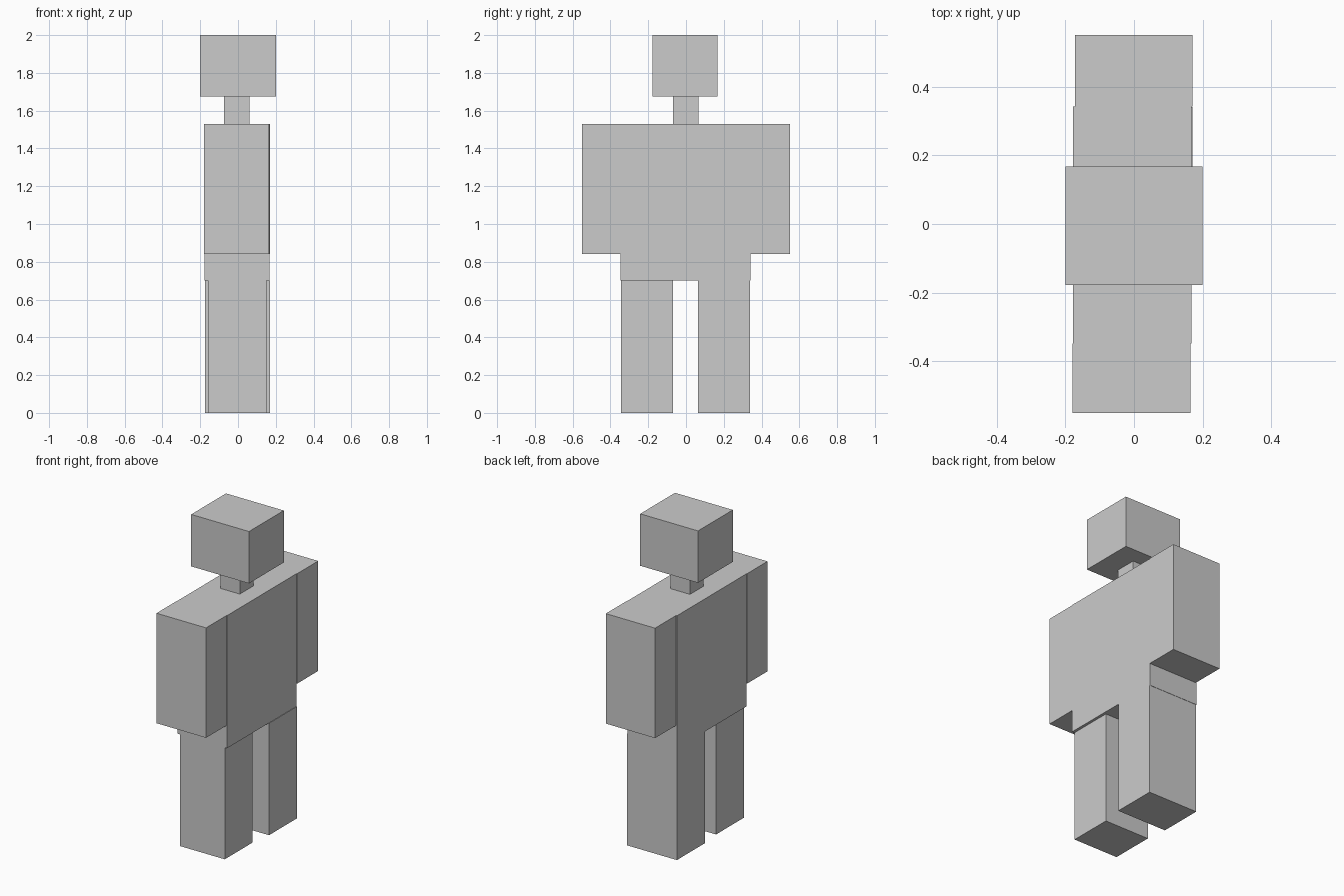
import bpy
import bmesh
from mathutils import Vector

if "Cube" in bpy.data.objects:
    bpy.data.objects.remove(bpy.data.objects["Cube"])


def box(name, x, y, z):
    """Box spanning the given (min, max) ranges."""
    lo, hi = Vector((x[0], y[0], z[0])), Vector((x[1], y[1], z[1]))
    bm = bmesh.new()
    bmesh.ops.create_cube(bm, size=1)
    bmesh.ops.scale(bm, vec=hi - lo, verts=bm.verts)
    mesh = bpy.data.meshes.new(name)
    bm.to_mesh(mesh)
    bm.free()
    obj = bpy.data.objects.new(name, mesh)
    obj.location = (lo + hi) / 2
    bpy.context.collection.objects.link(obj)
    return obj


# Head and neck
box("head", (-0.20, 0.20), (-0.177, 0.167), (1.675, 2.0))
box("neck", (-0.073, 0.061), (-0.069, 0.065), (1.53, 1.675))

# Torso
box("torso", (-0.177, 0.167), (-0.347, 0.342), (0.70, 1.53))

# Arms, blocky sleeves on each side of the torso
box("right_arm", (-0.179, 0.164), (-0.55, -0.347), (0.842, 1.53))
box("left_arm", (-0.171, 0.170), (0.342, 0.55), (0.842, 1.53))

# Legs, one slightly slimmer than the other
box("right_leg", (-0.16, 0.15), (-0.345, -0.069), (0.0, 0.70))
box("left_leg", (-0.175, 0.170), (0.064, 0.340), (0.0, 0.70))
